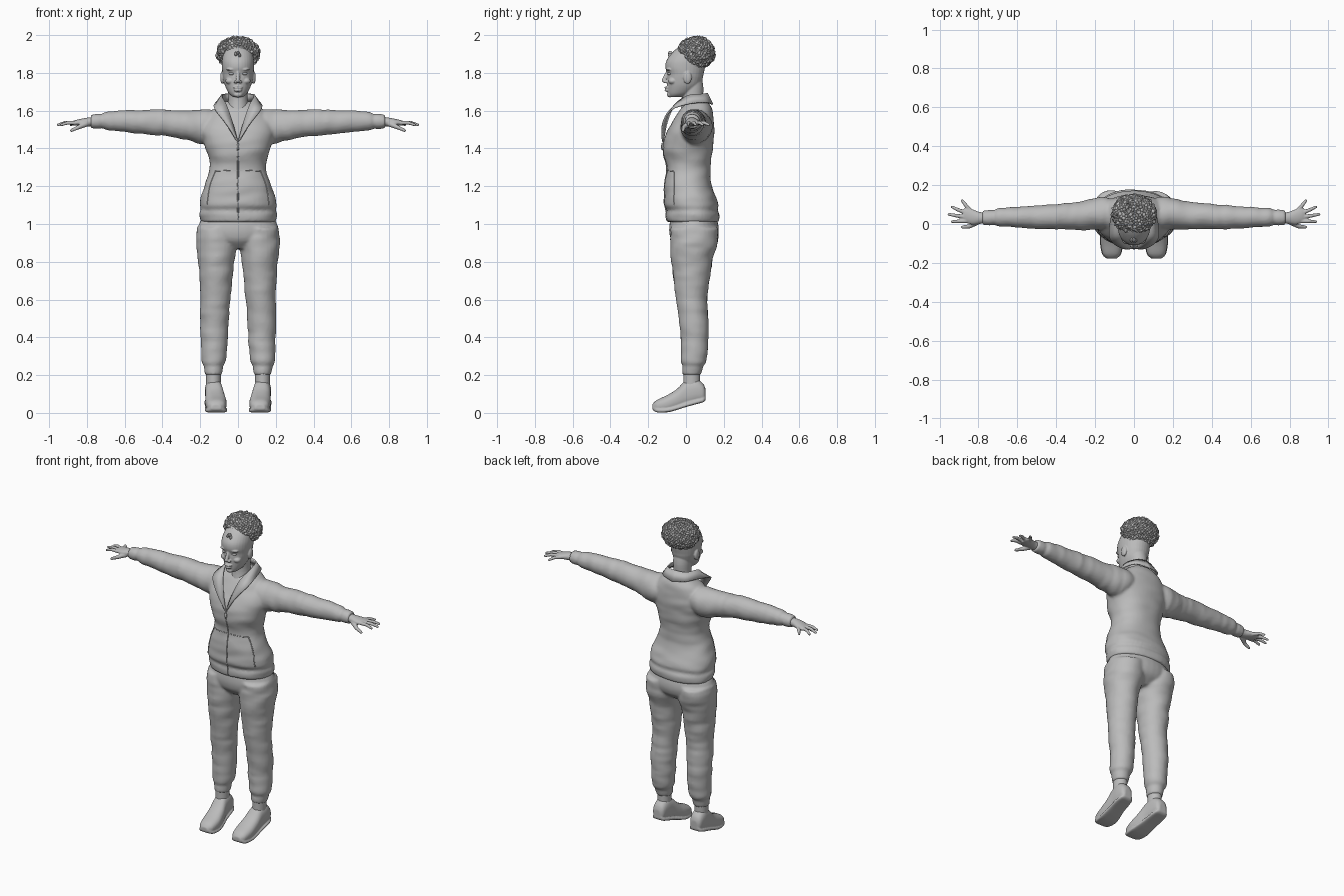
import bpy, bmesh, math, random
from mathutils import Vector, Matrix, noise
from mathutils.bvhtree import BVHTree

random.seed(4)
cube = bpy.data.objects.get("Cube")
if cube:
    bpy.data.objects.remove(cube, do_unlink=True)

grey = bpy.data.materials.new("plain_grey")
grey.use_nodes = True
grey.diffuse_color = (.5, .5, .5, 1)
grey.node_tree.nodes["Principled BSDF"].inputs["Base Color"].default_value = (.5, .5, .5, 1)


def spline(points, steps=4):
    """Smooth path through tuples of any length."""
    out = []
    last = len(points) - 1
    for i in range(last):
        p, q = points[i], points[i + 1]
        before, after = points[max(i - 1, 0)], points[min(i + 2, last)]
        for k in range(steps):
            t = k / steps
            out.append([b + t / 2 * (c - a + t * (2 * a - 5 * b + 4 * c - d + t * (3 * (b - c) + d - a)))
                        for a, b, c, d in zip(before, p, q, after)])
    out.append(list(points[-1]))
    return out


def tube(bm, axis, rings, side=1, power=2.0, fold=0.0, count=32):
    """Closed loft; each ring is (position, centre, centre, radius, radius)."""
    order = {"x": (0, 1, 2), "y": (1, 0, 2), "z": (2, 0, 1)}[axis]
    loops = []
    for pos, c1, c2, r1, r2 in spline(rings):
        loop = []
        for k in range(count):
            angle = math.tau * k / count
            u, v = (math.copysign(abs(w) ** (2 / power), w) for w in (math.cos(angle), math.sin(angle)))
            co = Vector()
            co[order[0]] = pos
            stretch = [9, 9, 9]
            stretch[order[0]] = 24
            probe = Vector((c1 + r1 * u, c2 + r2 * v, pos))
            wave = noise.noise(Vector((probe.x * 9 + side, probe.y * 9, probe.z * 24)))
            swell = 1 + fold * wave
            co[order[1]] = c1 + r1 * u * swell
            co[order[2]] = c2 + r2 * v * swell
            co.x *= side
            loop.append(bm.verts.new(co))
        loops.append(loop)
    for a, b in zip(loops, loops[1:]):
        for k in range(count):
            j = (k + 1) % count
            bm.faces.new((a[k], a[j], b[j], b[k]))
    bm.faces.new(loops[0])
    bm.faces.new(loops[-1])


def ball(bm, centre, radii, detail=3):
    matrix = Matrix.Translation(centre) @ Matrix.Diagonal((*radii, 1))
    bmesh.ops.create_icosphere(bm, subdivisions=detail, radius=1, matrix=matrix)


def limb(bm, start, end, r0, r1):
    start, end = Vector(start), Vector(end)
    axis = end - start
    matrix = Matrix.Translation((start + end) / 2) @ axis.to_track_quat("Z", "Y").to_matrix().to_4x4()
    bmesh.ops.create_cone(bm, cap_ends=True, segments=14, radius1=r0, radius2=r1, depth=axis.length, matrix=matrix)
    ball(bm, start, (r0,) * 3, 2)
    ball(bm, end, (r1,) * 3, 2)


def finish(name, bm, voxel=0.0, relax=2, smooth=True):
    """Turn a bmesh into an object; a voxel size fuses its shapes together."""
    bmesh.ops.recalc_face_normals(bm, faces=bm.faces)
    mesh = bpy.data.meshes.new(name)
    bm.to_mesh(mesh)
    bm.free()
    mesh.materials.append(grey)
    for face in mesh.polygons:
        face.use_smooth = smooth
    obj = bpy.data.objects.new(name, mesh)
    bpy.context.collection.objects.link(obj)
    if voxel:
        fuse = obj.modifiers.new("fuse", "REMESH")
        fuse.mode = "VOXEL"
        fuse.voxel_size = voxel
        fuse.use_smooth_shade = True
        soft = obj.modifiers.new("soften", "SMOOTH")
        soft.iterations = relax
    return obj


# Trousers: pelvis fused with two tapered legs
bm = bmesh.new()
tube(bm, "z", [(1.04, 0, .04, .185, .12), (.99, 0, .042, .211, .13), (.95, 0, .042, .214, .13),
               (.91, 0, .04, .185, .115), (.87, 0, .035, .1, .07)])
for side in (1, -1):
    tube(bm, "z", [(.98, .11, .045, .105, .125), (.9, .113, .042, .109, .125), (.8, .115, .03, .095, .108),
                   (.7, .117, .03, .087, .095), (.6, .12, .03, .08, .082), (.5, .125, .04, .076, .079),
                   (.4, .127, .045, .072, .074), (.32, .128, .043, .068, .07), (.27, .13, .04, .064, .066),
                   (.25, .13, .037, .052, .055), (.23, .13, .033, .05, .053), (.2, .13, .03, .044, .049)],
         side, fold=.07)
finish("trousers", bm, .009)

# Jacket: body with hem, fused with sleeves and cuffs
bm = bmesh.new()
tube(bm, "z", [(1.01, 0, .038, .198, .136), (1.05, 0, .036, .206, .142), (1.075, 0, .033, .197, .134),
               (1.1, 0, .028, .202, .143), (1.15, 0, .02, .194, .135), (1.22, 0, .01, .172, .122),
               (1.3, 0, .014, .148, .115), (1.38, 0, .01, .165, .13), (1.45, 0, .016, .185, .13),
               (1.5, 0, .026, .193, .123), (1.55, 0, .04, .178, .105), (1.6, 0, .052, .138, .088),
               (1.63, 0, .06, .1, .068), (1.65, 0, .065, .07, .05)], power=2.25, fold=.035, count=48)
for side in (1, -1):
    tube(bm, "x", [(.08, .045, 1.53, .08, .07), (.17, .055, 1.515, .085, .09), (.25, .045, 1.52, .075, .081),
                   (.35, .04, 1.532, .067, .072), (.45, .036, 1.538, .063, .068), (.55, .035, 1.542, .057, .061),
                   (.65, .035, 1.545, .05, .053), (.7, .035, 1.545, .047, .048), (.72, .034, 1.544, .038, .038),
                   (.74, .033, 1.543, .041, .04), (.78, .032, 1.542, .037, .035)], side, fold=.09)
jacket = finish("jacket", bm, .009)

# Collar: folded-open strip from the zip around the neck
inner = [(0, -.122, 1.44), (.028, -.105, 1.54), (.06, -.065, 1.63), (.088, .01, 1.682), (.065, .09, 1.69), (0, .115, 1.695)]
outer = [(0, -.128, 1.44), (.06, -.127, 1.53), (.123, -.08, 1.61), (.122, .02, 1.64), (.085, .115, 1.645), (0, .145, 1.635)]
bm = bmesh.new()
rows = [[bm.verts.new(p) for p in spline(path, 6)] for path in (inner, outer)]
for k in range(len(rows[0]) - 1):
    bm.faces.new((rows[0][k], rows[0][k + 1], rows[1][k + 1], rows[1][k]))
collar = finish("collar", bm)
mirror = collar.modifiers.new("mirror", "MIRROR")
mirror.use_clip = True
collar.modifiers.new("thickness", "SOLIDIFY").thickness = .009

# Raised seams laid on the jacket front
bpy.context.view_layer.update()
tree = BVHTree.FromObject(jacket, bpy.context.evaluated_depsgraph_get())


def seam(name, path, width):
    curve = bpy.data.curves.new(name, "CURVE")
    curve.dimensions = "3D"
    curve.bevel_depth = width
    curve.bevel_resolution = 1
    line = curve.splines.new("POLY")
    hits = [tree.ray_cast(Vector((x, -1, z)), Vector((0, 1, 0)))[0] for x, z in spline(path, 8)]
    hits = [h for h in hits if h]
    line.points.add(len(hits) - 1)
    for point, hit in zip(line.points, hits):
        point.co = (*hit, 1)
    curve.materials.append(grey)
    bpy.context.collection.objects.link(bpy.data.objects.new(name, curve))


seam("zip", [(0, 1.02), (0, 1.24), (0, 1.45)], .004)
seam("pocket_top_seam", [(-.12, 1.28), (0, 1.285), (.12, 1.28)], .0025)
for side, label in ((1, "left"), (-1, "right")):
    seam(label + "_pocket_opening", [(side * x, z) for x, z in ((.12, 1.28), (.15, 1.2), (.165, 1.1))], .003)
bm = bmesh.new()
ball(bm, (0, -.126, 1.41), (.007, .006, .02), 2)
finish("zip_pull", bm)

# Head and neck: skull, jaw, nose, lips, brows, cheeks and ears fused
bm = bmesh.new()
tube(bm, "z", [(1.672, 0, -.055, .025, .032), (1.69, 0, -.035, .047, .061), (1.73, 0, -.014, .068, .085),
               (1.77, 0, -.006, .078, .094), (1.795, 0, -.003, .082, .096), (1.83, 0, -.004, .085, .105),
               (1.87, 0, .003, .084, .104), (1.92, 0, .02, .072, .08), (1.95, 0, .03, .045, .05)], power=2.1)
tube(bm, "z", [(1.5, 0, .03, .085, .085), (1.58, 0, .035, .065, .07), (1.65, 0, .035, .052, .056),
               (1.72, 0, .035, .053, .057), (1.77, 0, .03, .055, .055)])
limb(bm, (0, -.098, 1.805), (0, -.117, 1.76), .008, .012)
ball(bm, (0, -.1, 1.722), (.026, .014, .007))
ball(bm, (0, -.1, 1.708), (.022, .014, .008))
ball(bm, (0, -.085, 1.685), (.023, .016, .015))
for side in (1, -1):
    ball(bm, (side * .013, -.107, 1.753), (.01, .012, .008))
    ball(bm, (side * .035, -.086, 1.818), (.027, .019, .007))
    ball(bm, (side * .042, -.07, 1.757), (.025, .024, .018))
    ball(bm, (side * .083, .008, 1.775), (.011, .022, .034))
finish("head_and_neck", bm, .004, 1)

# Eyes set under the brows
bm = bmesh.new()
for side in (1, -1):
    ball(bm, (side * .034, -.087, 1.796), (.016, .012, .008))
finish("eyes", bm)

# Curly hair: many small curls over a solid core
bm = bmesh.new()
ball(bm, (0, .05, 1.905), (.092, .083, .077))
total = 620
for i in range(total):
    height = 1 - 2 * (i + .5) / total
    ring = math.sqrt(1 - height * height)
    angle = i * 2.39996
    grow = random.uniform(.94, 1.04)
    spot = Vector((.108 * ring * math.cos(angle), .094 * ring * math.sin(angle), .081 * height)) * grow
    spot += Vector((0, .052, 1.905))
    if spot.z > 1.886 - 1.08 * spot.y:
        ball(bm, spot, [random.uniform(.007, .0125) for _ in range(3)], 2)
for x, z in ((-.012, 1.9), (0, 1.905), (.008, 1.892)):
    ball(bm, (x, -.083, z), (.008, .012, .012), 2)
finish("curly_hair", bm, smooth=False)

# Hands with spread fingers, socks and shoes
for side, label in ((1, "left"), (-1, "right")):
    bm = bmesh.new()
    tube(bm, "x", [(.74, .032, 1.542, .028, .025), (.79, .031, 1.54, .03, .024), (.83, .036, 1.538, .039, .019),
                   (.865, .045, 1.535, .038, .014), (.88, .046, 1.533, .028, .01)], side)
    for base, bend, tip in (((.86, .015), (.9, .014), (.936, .012)), ((.87, .036), (.915, .043), (.953, .05)),
                            ((.865, .058), (.905, .073), (.936, .088)), ((.84, .068), (.865, .096), (.884, .12))):
        points = [(side * x, y, z) for (x, y), z in zip((base, bend, tip), (1.535, 1.536, 1.525))]
        limb(bm, points[0], points[1], .011, .0095)
        limb(bm, points[1], points[2], .0095, .007)
    limb(bm, (side * .805, .012, 1.53), (side * .845, -.012, 1.512), .016, .011)
    limb(bm, (side * .845, -.012, 1.512), (side * .882, -.016, 1.495), .011, .008)
    finish(label + "_hand", bm, .004, 1)

    bm = bmesh.new()
    tube(bm, "z", [(.12, .13, .03, .038, .045), (.18, .13, .03, .039, .044), (.24, .13, .03, .04, .045)], side)
    finish(label + "_sock", bm)

    # Each shoe profile gives position, centre, sole height, top height and half width
    profile = [(-.178, .116, .018, .045, .022), (-.155, .115, .003, .068, .046), (-.1, .116, .003, .094, .056),
               (-.05, .12, .015, .125, .053), (0, .126, .031, .172, .047), (.05, .13, .045, .182, .045),
               (.09, .131, .056, .155, .038), (.104, .131, .068, .125, .022)]
    bm = bmesh.new()
    tube(bm, "y", [(y, x, (low + top) / 2, w, (top - low) / 2) for y, x, low, top, w in profile], side, 2.4)
    tube(bm, "y", [(y, x, low + .011, w + .003, .011) for y, x, low, top, w in profile], side, 4)
    finish(label + "_shoe", bm, .005, 1)
